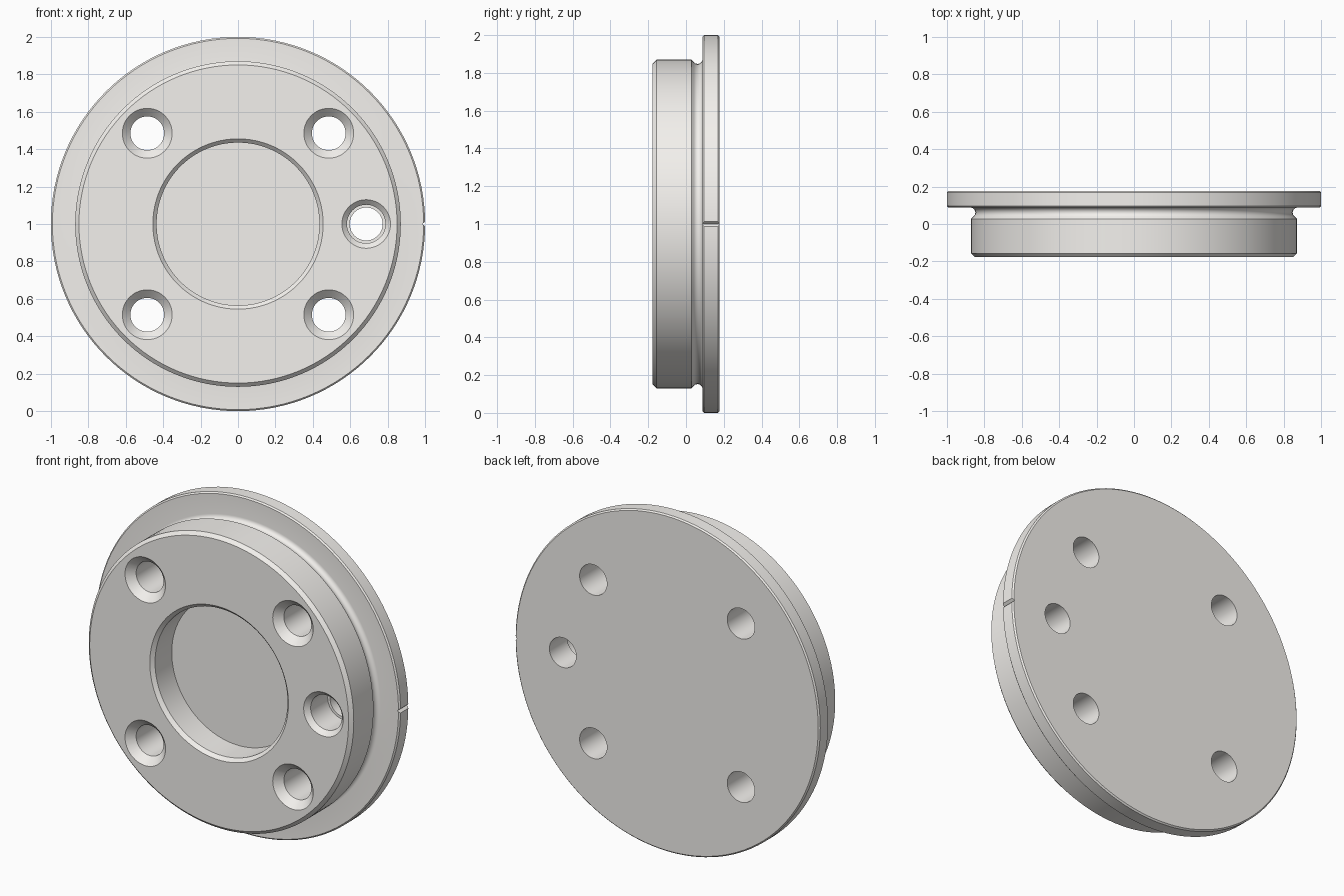
import bpy, bmesh, math

if "Cube" in bpy.data.objects:
    bpy.data.objects.remove(bpy.data.objects["Cube"])

def make_object(name, bm):
    bmesh.ops.recalc_face_normals(bm, faces=bm.faces[:])
    mesh = bpy.data.meshes.new(name)
    bm.to_mesh(mesh)
    bm.free()
    obj = bpy.data.objects.new(name, mesh)
    bpy.context.collection.objects.link(obj)
    return obj

def lathe(name, profile, x=0.0, z=1.0, segments=128):
    """Turn (radius, y) points around a y-axis through (x, z); first and last points are closed by caps."""
    bm = bmesh.new()
    rings = []
    for r, y in profile:
        rings.append([bm.verts.new((x + r * math.cos(2 * math.pi * i / segments), y,
                                    z + r * math.sin(2 * math.pi * i / segments)))
                      for i in range(segments)])
    for a, b in zip(rings, rings[1:]):
        for i in range(segments):
            j = (i + 1) % segments
            bm.faces.new((a[i], a[j], b[j], b[i]))
    bm.faces.new(rings[0])
    bm.faces.new(rings[-1])
    return make_object(name, bm)

FRONT, BACK = -0.177, 0.177

# Undercut fillet where the boss meets the flange, tangent to the slope
fillet = [(0.875 - 0.027 * math.cos(t), 0.061 + 0.027 * math.sin(t))
          for t in [math.radians(-45 + 13.5 * k) for k in range(11)]]

# Flanged cover: boss with chamfer, sloped undercut, flange, and front recess
cover = lathe("flanged_cover", [
    (0.435, 0.0), (0.435, FRONT + 0.02), (0.455, FRONT),
    (0.85, FRONT), (0.87, FRONT + 0.02), (0.87, 0.028)]
    + fillet +
    [(0.992, 0.088), (1.0, 0.096), (1.0, BACK - 0.008), (0.992, BACK)])

# Warm light grey finish
finish = bpy.data.materials.new("light_grey")
finish.diffuse_color = (0.9, 0.88, 0.85, 1.0)
finish.use_nodes = True
finish.node_tree.nodes["Principled BSDF"].inputs["Base Color"].default_value = finish.diffuse_color
cover.data.materials.append(finish)

# Four countersunk screw holes
cutters = []
for sx in (-1, 1):
    for sz in (-1, 1):
        cutters.append(lathe("screw_hole_cutter", [
            (0.143, FRONT - 0.01), (0.09, FRONT + 0.043), (0.09, BACK + 0.05)],
            0.485 * sx, 1 + 0.485 * sz, 48))

# Stepped, chamfered hole on the right
cutters.append(lathe("stepped_hole_cutter", [
    (0.14, FRONT - 0.01), (0.103, FRONT + 0.027), (0.103, 0.01),
    (0.088, 0.01), (0.088, BACK + 0.05)], 0.685, 1.0, 48))

# V-shaped index notch on the flange rim
bm = bmesh.new()
tri = [(0.985, 1.0), (1.015, 1.026), (1.015, 0.974)]
a = [bm.verts.new((x, 0.05, z)) for x, z in tri]
b = [bm.verts.new((x, 0.25, z)) for x, z in tri]
bm.faces.new(a)
bm.faces.new(b)
for i in range(3):
    j = (i + 1) % 3
    bm.faces.new((a[i], a[j], b[j], b[i]))
cutters.append(make_object("index_notch_cutter", bm))

# Apply the cuts and remove the cutters
bpy.context.view_layer.objects.active = cover
cover.select_set(True)
for c in cutters:
    c.data.materials.append(finish)
    c.hide_render = True
    mod = cover.modifiers.new("cut", 'BOOLEAN')
    mod.operation = 'DIFFERENCE'
    mod.solver = 'EXACT'
    mod.object = c
    bpy.ops.object.modifier_apply(modifier=mod.name)
for c in cutters:
    bpy.data.objects.remove(c, do_unlink=True)

bpy.ops.object.shade_smooth_by_angle(angle=math.radians(25))
